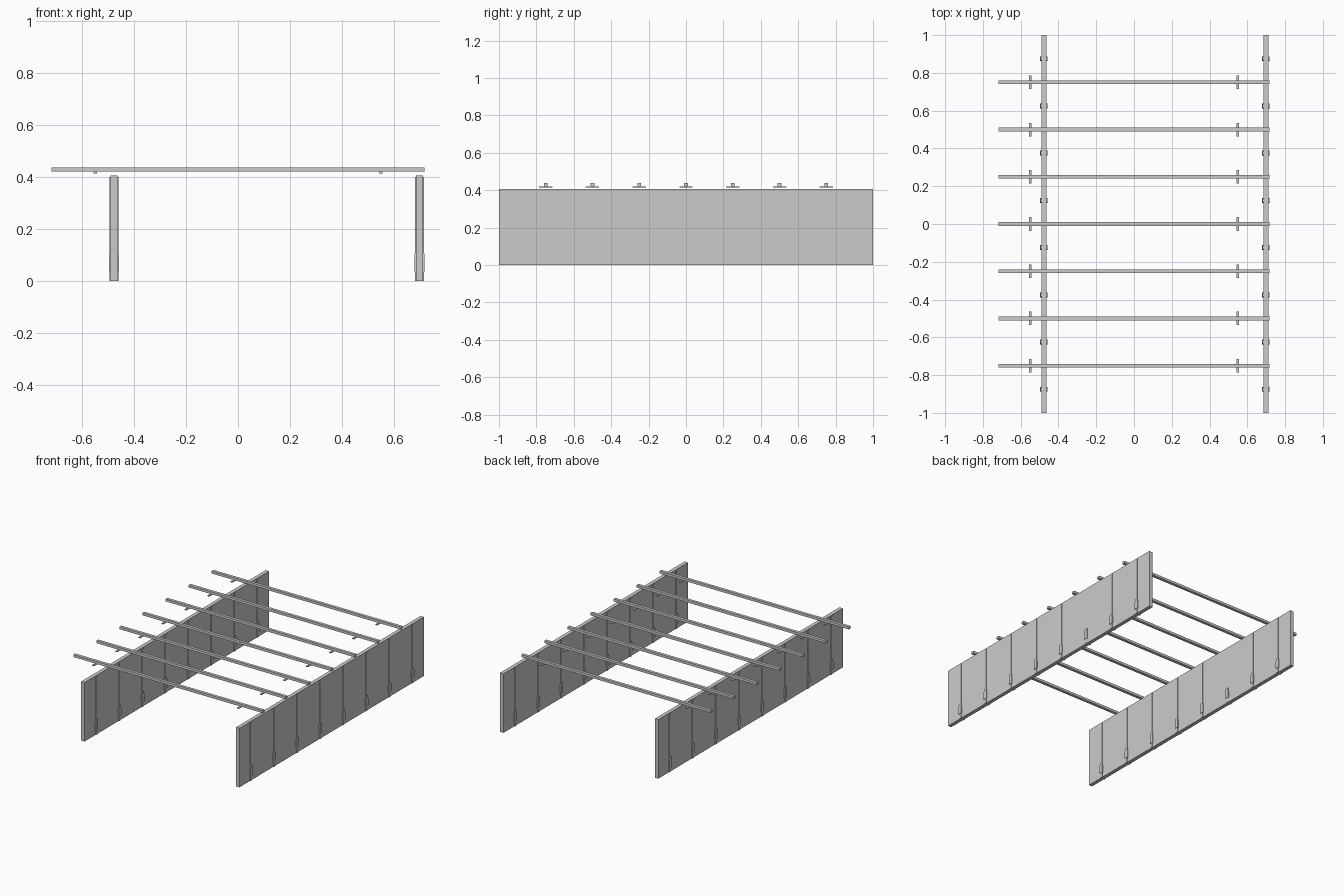
import bpy, bmesh

if "Cube" in bpy.data.objects:
    bpy.data.objects.remove(bpy.data.objects["Cube"])

GREY = (0.6, 0.6, 0.6, 1)
mat = bpy.data.materials.new("plain grey")
mat.use_nodes = True
mat.diffuse_color = GREY
mat.node_tree.nodes["Principled BSDF"].inputs["Base Color"].default_value = GREY


def make_object(name, bm):
    bmesh.ops.recalc_face_normals(bm, faces=bm.faces)
    mesh = bpy.data.meshes.new(name)
    bm.to_mesh(mesh)
    bm.free()
    mesh.materials.append(mat)
    obj = bpy.data.objects.new(name, mesh)
    bpy.context.collection.objects.link(obj)


def box(name, x, y, z):
    """Box between the given (low, high) pairs."""
    bm = bmesh.new()
    bmesh.ops.create_cube(bm, size=1)
    for v in bm.verts:
        v.co = [lo + (c + 0.5) * (hi - lo) for c, (lo, hi) in zip(v.co, (x, y, z))]
    make_object(name, bm)


def rib_cover(name, x, y, half_depth, outline):
    """Symmetric (half width, height) outline extruded through the wall."""
    bm = bmesh.new()
    points = outline + [(-w, z) for w, z in reversed(outline)]
    face = bm.faces.new([bm.verts.new((x - half_depth, y + w, z)) for w, z in points])
    extruded = bmesh.ops.extrude_face_region(bm, geom=[face])["geom"]
    verts = [g for g in extruded if isinstance(g, bmesh.types.BMVert)]
    bmesh.ops.translate(bm, verts=verts, vec=(2 * half_depth, 0, 0))
    make_object(name, bm)


# Two long walls with a row of ribs, each rib widened near the ground
FOOT = [(0.013, 0.034), (0.013, 0.085), (0.008, 0.105)]
for side, x in (("right", -0.477), ("left", 0.698)):
    box(f"{side}_wall", (x - 0.013, x + 0.013), (-1, 1), (0, 0.405))
    for i in range(8):
        y = -0.875 + 0.25 * i
        box(f"{side}_rib_{i + 1}", (x - 0.017, x + 0.017), (y - 0.008, y + 0.008), (0, 0.4))
        rib_cover(f"{side}_rib_foot_{i + 1}", x, y, 0.0195, FOOT)

# Crossbars above the walls, each with a small plate under both ends
for i in range(7):
    y = -0.75 + 0.25 * i
    box(f"crossbar_{i + 1}", (-0.7175, 0.7175), (y - 0.01, y + 0.01), (0.42, 0.437))
    for side, x in (("right", -0.549), ("left", 0.549)):
        box(f"{side}_plate_{i + 1}", (x - 0.007, x + 0.007), (y - 0.036, y + 0.036), (0.414, 0.42))
